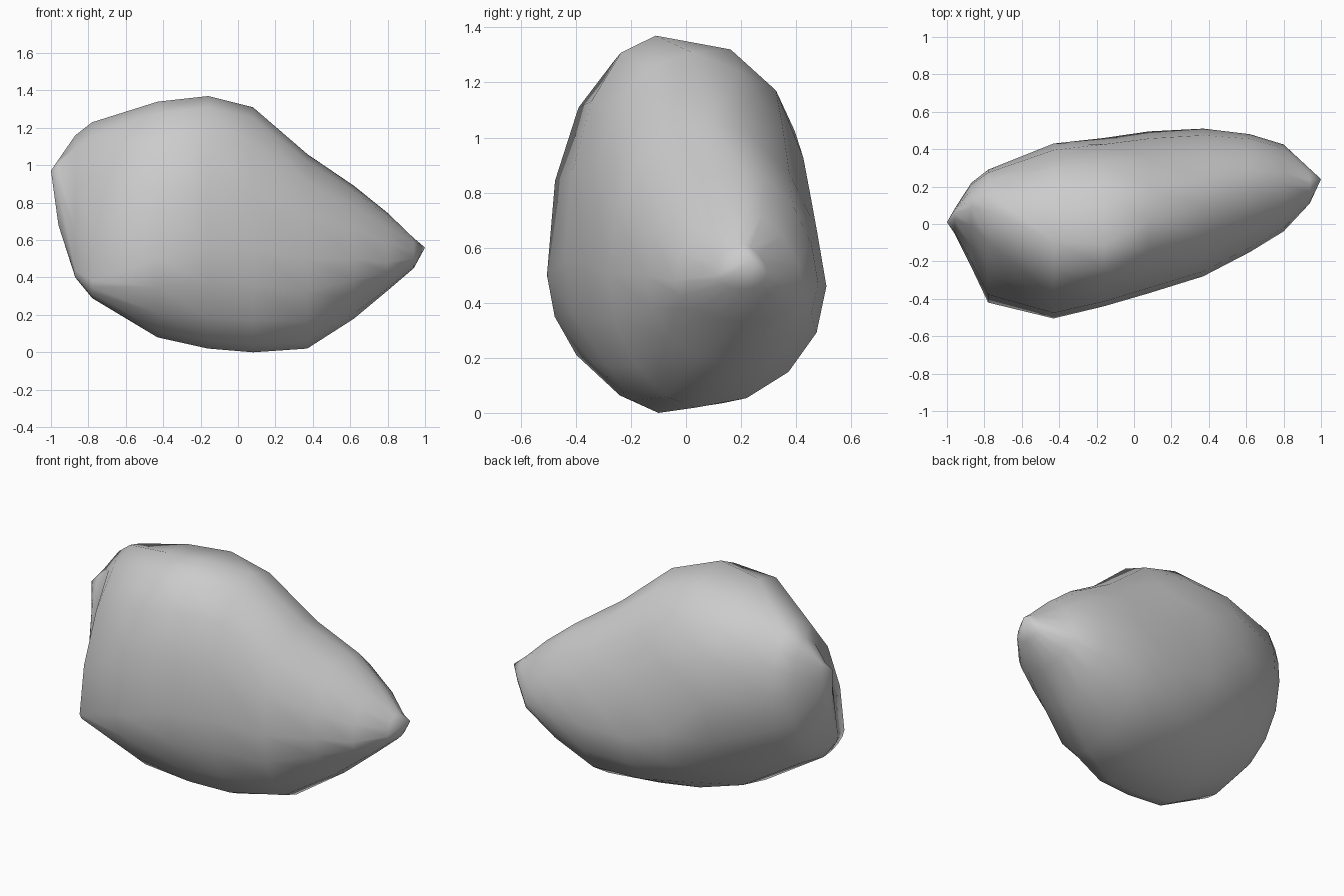
import bpy, bmesh, math

if "Cube" in bpy.data.objects:
    bpy.data.objects.remove(bpy.data.objects["Cube"])

SIDES = 16                         # points around each cross-section
FRONT_LOW, BACK_LOW = 1.87, 2.0    # fullness of the lower quarters

# Cross-sections along x:
# x, (top y, z), (bottom y, z), (front y, z), (back y, z),
# fullness of the (front, back) upper quarters
SECTIONS = [
    (-0.96, (0.06, 1.03), (-0.03, 0.68), (-0.05, 0.80), (0.08, 0.92), (1.8, 2.0)),
    (-0.87, (0.09, 1.16), (-0.19, 0.40), (-0.23, 0.44), (0.22, 0.85), (1.6, 2.1)),
    (-0.78, (0.07, 1.23), (-0.22, 0.29), (-0.42, 0.38), (0.29, 0.85), (1.75, 2.2)),
    (-0.43, (-0.09, 1.34), (-0.16, 0.08), (-0.505, 0.50), (0.43, 0.78), (2.15, 2.3)),
    (-0.16, (-0.11, 1.37), (-0.13, 0.02), (-0.44, 0.56), (0.46, 0.52), (2.0, 2.6)),
    (0.08, (0.02, 1.31), (-0.10, 0.00), (-0.37, 0.55), (0.495, 0.45), (2.15, 1.9)),
    (0.37, (0.09, 1.06), (0.04, 0.02), (-0.28, 0.50), (0.51, 0.46), (2.2, 1.8)),
    (0.62, (0.19, 0.89), (0.15, 0.18), (-0.15, 0.50), (0.48, 0.47), (2.1, 1.8)),
    (0.80, (0.21, 0.745), (0.20, 0.33), (-0.04, 0.48), (0.425, 0.46), (2.0, 1.6)),
    (0.94, (0.21, 0.61), (0.21, 0.45), (0.11, 0.50), (0.295, 0.51), (2.0, 1.6)),
]
LEFT_TIP, RIGHT_TIP = (-1.0, 0.01, 0.97), (1.0, 0.24, 0.56)


def ring(bm, x, top, bottom, front, back, upper):
    """Oval whose four quarters join the top, bottom, front and back points."""
    verts = []
    for i in range(SIDES):
        a = 2 * math.pi * i / SIDES
        c, s = math.cos(a), math.sin(a)
        side = back if c >= 0 else front
        cap = top if s >= 0 else bottom
        full = (upper if s >= 0 else (FRONT_LOW, BACK_LOW))[c >= 0]
        y = cap[0] + (side[0] - cap[0]) * abs(c) ** (2 / full)
        z = side[1] + (cap[1] - side[1]) * abs(s) ** (2 / full)
        verts.append(bm.verts.new((x, y, z)))
    return verts


# Loft the boulder and close both ends to a tip
bm = bmesh.new()
rings = [ring(bm, *s) for s in SECTIONS]
left, right = bm.verts.new(LEFT_TIP), bm.verts.new(RIGHT_TIP)
for i in range(SIDES):
    j = (i + 1) % SIDES
    for a, b in zip(rings, rings[1:]):
        bm.faces.new((a[i], a[j], b[j], b[i]))
    bm.faces.new((left, rings[0][j], rings[0][i]))
    bm.faces.new((right, rings[-1][i], rings[-1][j]))
bmesh.ops.recalc_face_normals(bm, faces=bm.faces)
for f in bm.faces:
    f.smooth = True

mesh = bpy.data.meshes.new("boulder")
bm.to_mesh(mesh)
bm.free()
bpy.context.collection.objects.link(bpy.data.objects.new("boulder", mesh))
